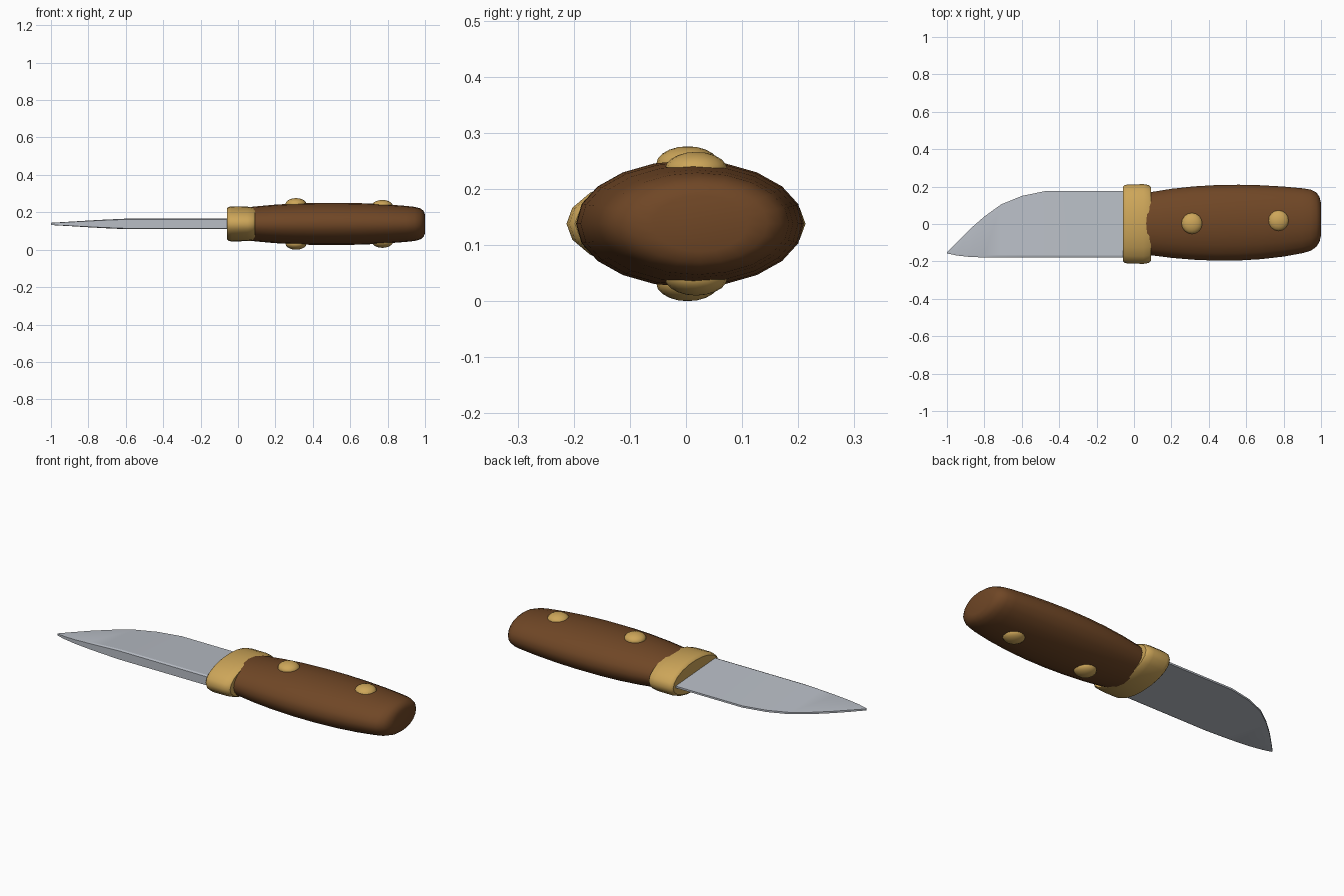
import bpy, bmesh, math

if "Cube" in bpy.data.objects:
    bpy.data.objects.remove(bpy.data.objects["Cube"])

ZC = 0.138  # height of the knife's middle plane


def material(name, rgb):
    m = bpy.data.materials.new(name)
    m.diffuse_color = (*rgb, 1.0)
    m.use_nodes = True
    m.node_tree.nodes["Principled BSDF"].inputs["Base Color"].default_value = m.diffuse_color
    return m


steel = material("steel", (0.48, 0.51, 0.56))
brass = material("brass", (0.61, 0.38, 0.10))
wood = material("brown wood", (0.16, 0.062, 0.019))


def loft(name, rings, mat, angle):
    """Skin a closed solid through rings with equal point counts."""
    bm = bmesh.new()
    loops = [[bm.verts.new(p) for p in ring] for ring in rings]
    n = len(loops[0])
    for a, b in zip(loops, loops[1:]):
        for i in range(n):
            j = (i + 1) % n
            bm.faces.new((a[i], a[j], b[j], b[i]))
    bm.faces.new(loops[0])
    bm.faces.new(loops[-1])
    bmesh.ops.recalc_face_normals(bm, faces=bm.faces)
    me = bpy.data.meshes.new(name)
    bm.to_mesh(me)
    bm.free()
    me.materials.append(mat)
    ob = bpy.data.objects.new(name, me)
    bpy.context.collection.objects.link(ob)
    smooth(ob, angle)
    return ob


def smooth(ob, angle):
    bpy.ops.object.select_all(action='DESELECT')
    ob.select_set(True)
    bpy.context.view_layer.objects.active = ob
    bpy.ops.object.shade_smooth_by_angle(angle=math.radians(angle))


def oval(x, y0, y1, h, n=20):
    """Oval ring across x, from y0 to y1, with half height h."""
    mid, r = (y0 + y1) / 2, (y1 - y0) / 2
    return [(x, mid + r * math.cos(2 * math.pi * i / n),
             ZC + h * math.sin(2 * math.pi * i / n)) for i in range(n)]


# Blade: wedge sections from thick straight back to thin curved edge
# (x, back y, edge y, half thickness)
blade_stations = [
    (-1.0, -0.157, -0.151, 0.006), (-0.95, -0.168, -0.10, 0.009),
    (-0.88, -0.176, -0.03, 0.013), (-0.80, -0.179, 0.04, 0.018),
    (-0.71, -0.18, 0.105, 0.023), (-0.60, -0.18, 0.15, 0.028),
    (-0.47, -0.18, 0.177, 0.028), (0.0, -0.18, 0.177, 0.028),
]


def blade_ring(x, yb, yt, t):
    c = yb + min(0.012, (yt - yb) * 0.3)
    e = min(0.005, t * 0.7)
    half = [(yb, t * 0.85), (c, t), (yt, e)]
    return ([(x, y, ZC + z) for y, z in half]
            + [(x, y, ZC - z) for y, z in reversed(half)])


loft("blade", [blade_ring(*s) for s in blade_stations], steel, 15)

# Guard collar with softened rims
guard_profile = [(-0.06, 0.198, 0.082), (-0.052, 0.207, 0.09),
                 (-0.035, 0.211, 0.094), (0.05, 0.213, 0.092),
                 (0.08, 0.208, 0.089), (0.09, 0.198, 0.085)]
loft("guard", [oval(x, -r, r, h) for x, r, h in guard_profile], brass, 40)

# Handle: swelling oval grip with a rounded butt
handle_profile = [
    (0.06, -0.165, 0.165, 0.090), (0.10, -0.168, 0.172, 0.094),
    (0.20, -0.181, 0.188, 0.103), (0.32, -0.191, 0.201, 0.110),
    (0.44, -0.196, 0.208, 0.113), (0.56, -0.195, 0.210, 0.113),
    (0.68, -0.188, 0.207, 0.110), (0.80, -0.174, 0.200, 0.104),
    (0.90, -0.156, 0.191, 0.096), (0.945, -0.143, 0.184, 0.091),
    (0.975, -0.122, 0.169, 0.083), (0.992, -0.095, 0.145, 0.070),
    (1.0, -0.06, 0.11, 0.050),
]
loft("handle", [oval(*s) for s in handle_profile], wood, 60)

# Rivets: flattened domes on both sides of the handle
for n, (x, y, top) in enumerate([(0.31, 0.003, 0.138), (0.772, 0.018, 0.128)], 1):
    for side, s in (("upper", 1), ("lower", -1)):
        bpy.ops.mesh.primitive_uv_sphere_add(
            segments=16, ring_count=10, radius=1,
            location=(x, y, ZC + s * (top - 0.032)))
        ob = bpy.context.object
        ob.name = f"{side}_rivet_{n}"
        ob.scale = (0.056, 0.056, 0.032)
        ob.data.materials.append(brass)
        smooth(ob, 60)
